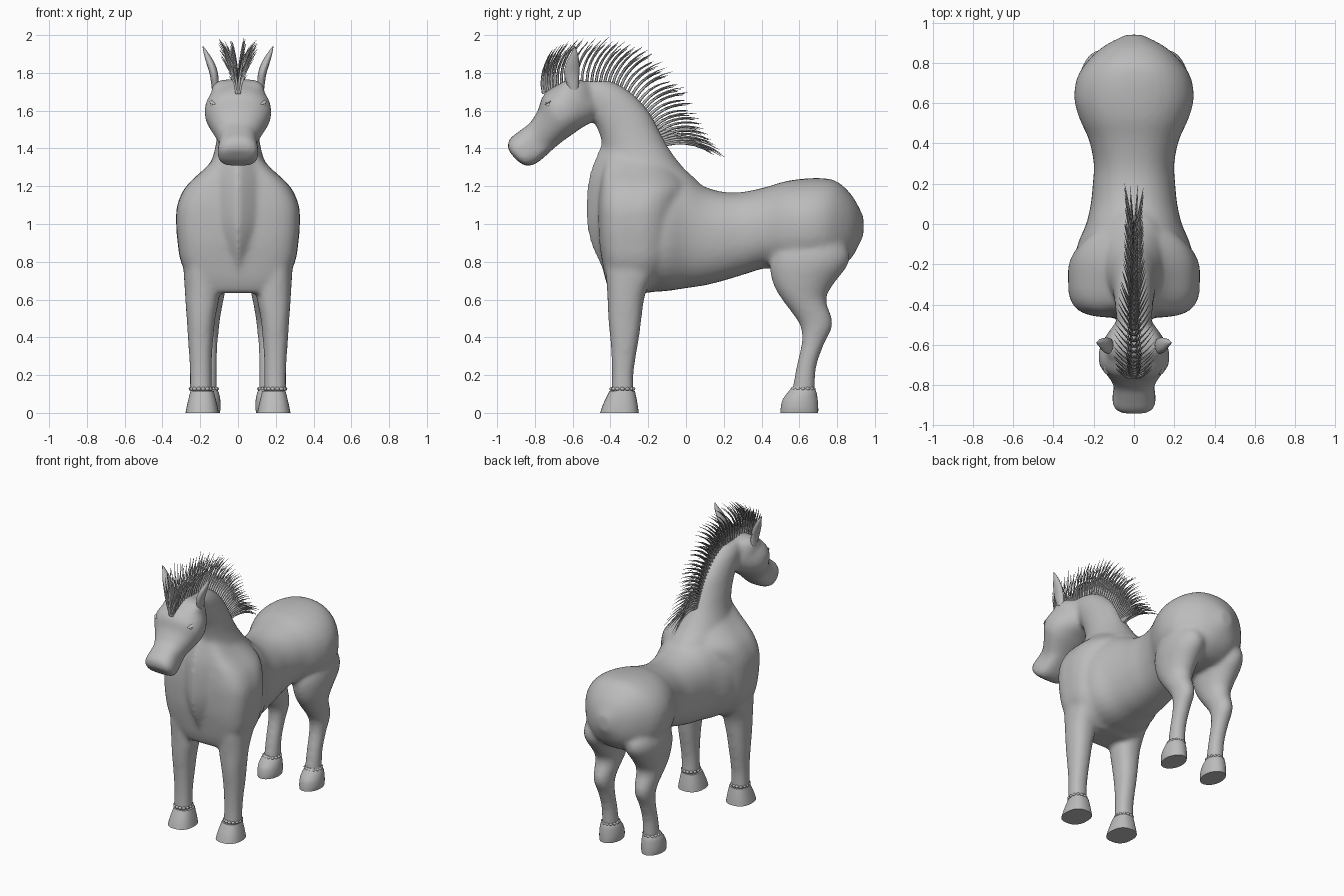
import bpy, bmesh, math, random
from mathutils import Vector, Matrix

random.seed(4)
if "Cube" in bpy.data.objects:
    bpy.data.objects.remove(bpy.data.objects["Cube"], do_unlink=True)

grey = bpy.data.materials.new("coat_grey")
grey.use_nodes = True
COLOUR = (0.5, 0.5, 0.5, 1)
grey.diffuse_color = COLOUR
grey.node_tree.nodes["Principled BSDF"].inputs["Base Color"].default_value = COLOUR


def spline(rows, steps=4):
    """Smooth the list of sections with a Catmull-Rom curve."""
    vs = [Vector(r) for r in rows]
    out = []
    for i in range(len(vs) - 1):
        a, b, c, d = vs[max(i - 1, 0)], vs[i], vs[i + 1], vs[min(i + 2, len(vs) - 1)]
        for k in range(steps):
            t = k / steps
            out.append(b + (c - a) * (t / 2) + (a * 2 - b * 5 + c * 4 - d) * (t * t / 2)
                       + (b * 3 - a - c * 3 + d) * (t ** 3 / 2))
    return out + [vs[-1]]


def loft(bm, rows, side=1, front=2.0, back=2.0, n=32):
    """Skin oval sections given as (y0, z0, y1, z1, half width, centre x)."""
    rings = []
    for y0, z0, y1, z1, w, x in spline(rows):
        ring = []
        for k in range(n):
            a = 2 * math.pi * k / n
            c, s = math.cos(a), math.sin(a)
            e = 2 / (front if c > 0 else back)
            u = math.copysign(abs(c) ** e, c) / 2
            v = math.copysign(abs(s) ** e, s)
            ring.append(bm.verts.new((side * (x + w * v), (y0 + y1) / 2 + (y0 - y1) * u,
                                      (z0 + z1) / 2 + (z0 - z1) * u)))
        rings.append(ring)
    for r, q in zip(rings, rings[1:]):
        for k in range(n):
            bm.faces.new((r[k], r[k - 1], q[k - 1], q[k]))
    bm.faces.new(rings[0])
    bm.faces.new(rings[-1])


def flat(rows, x=0):
    """Horizontal sections from (z, front y, back y, half width)."""
    return [(f, z, b, z, w, x) for z, f, b, w in rows]


def upright(rows):
    """Vertical sections from (y, top z, bottom z, half width)."""
    return [(y, t, y, b, w, 0) for y, t, b, w in rows]


def ball(bm, centre, size, tilt=0):
    bmesh.ops.create_uvsphere(bm, u_segments=20, v_segments=12, radius=1,
                              matrix=Matrix.Translation(centre) @ Matrix.Rotation(tilt, 4, 'X')
                              @ Matrix.Diagonal((*size, 1)))


def finish(bm, name, angle=40):
    bmesh.ops.recalc_face_normals(bm, faces=bm.faces)
    me = bpy.data.meshes.new(name)
    bm.to_mesh(me)
    bm.free()
    me.materials.append(grey)
    ob = bpy.data.objects.new(name, me)
    bpy.context.collection.objects.link(ob)
    bpy.ops.object.select_all(action='DESELECT')
    ob.select_set(True)
    bpy.context.view_layer.objects.active = ob
    bpy.ops.object.shade_smooth_by_angle(angle=math.radians(angle))
    return ob


# Body: barrel and rump, chest, keel, neck, head and legs fused into one skin
bm = bmesh.new()
loft(bm, upright([(-.3, 1.22, .645, .29), (-.2, 1.25, .64, .295), (-.1, 1.26, .645, .28),
                  (0, 1.25, .66, .238), (.1, 1.197, .675, .215),
                  (.2, 1.17, .70, .205), (.3, 1.17, .73, .20), (.42, 1.195, .765, .225),
                  (.52, 1.225, .75, .27), (.62, 1.24, .74, .297), (.72, 1.243, .74, .285),
                  (.8, 1.225, .76, .238), (.88, 1.15, .825, .155), (.94, 1.04, .94, .04)]),
     front=2.2, back=2.3)
loft(bm, flat([(.635, -.40, -.2, .18), (.70, -.425, -.1, .25), (.8, -.445, -.04, .303),
               (.9, -.46, -.02, .32), (1.0, -.465, -.01, .328), (1.1, -.465, 0, .322),
               (1.2, -.455, .02, .275), (1.3, -.44, -.05, .17), (1.38, -.42, -.12, .10)]),
     front=4)
loft(bm, flat([(.75, -.44, -.3, .05), (.9, -.505, -.3, .12), (1.05, -.53, -.3, .15),
               (1.25, -.515, -.3, .14), (1.42, -.45, -.3, .08)]), front=1.15)
loft(bm, flat([(1.05, -.43, .16, .16), (1.2, -.44, .085, .17), (1.3, -.44, -.015, .15),
               (1.4, -.44, -.09, .122), (1.5, -.468, -.145, .107), (1.6, -.53, -.20, .097),
               (1.7, -.60, -.295, .085), (1.755, -.58, -.39, .055)]))
loft(bm, [(-.49, 1.74, -.44, 1.60, .07, 0), (-.58, 1.765, -.50, 1.54, .125, 0),
          (-.685, 1.735, -.55, 1.51, .169, 0), (-.757, 1.68, -.60, 1.475, .176, 0),
          (-.785, 1.60, -.65, 1.44, .148, 0), (-.835, 1.525, -.705, 1.395, .112, 0),
          (-.885, 1.49, -.76, 1.345, .095, 0)], front=2.3, back=2.3)
loft(bm, [(-.50, 1.745, -.46, 1.6, .07, 0), (-.58, 1.767, -.52, 1.6, .13, 0),
          (-.65, 1.755, -.6, 1.6, .14, 0), (-.70, 1.71, -.66, 1.6, .11, 0)], front=4)   # brow
loft(bm, [(-.81, 1.545, -.69, 1.41, .10, 0), (-.885, 1.49, -.76, 1.345, .102, 0),
          (-.93, 1.455, -.805, 1.315, .108, 0), (-.945, 1.42, -.85, 1.308, .102, 0),
          (-.94, 1.39, -.90, 1.34, .075, 0)], front=2.6, back=3.2)                      # muzzle
for s in (1, -1):
    loft(bm, [(-.40, .92, -.22, .92, .05, .2), (-.425, .8, -.15, .8, .086, .2),
              (-.417, .63, -.215, .63, .091, .19),
              (-.412, .5, -.235, .5, .076, .196), (-.402, .4, -.248, .4, .068, .198),
              (-.395, .3, -.265, .3, .061, .198), (-.392, .2, -.278, .2, .058, .197),
              (-.397, .1, -.275, .1, .059, .197)], s, front=2.3, back=2.3)
    loft(bm, flat([(.98, .54, .78, .07), (.86, .465, .86, .112), (.78, .442, .855, .118),
                   (.68, .462, .78, .102), (.6, .508, .742, .086), (.5, .582, .774, .068),
                   (.44, .61, .77, .061), (.36, .61, .73, .054), (.24, .583, .69, .051),
                   (.1, .558, .682, .053)], .162), s)
body = finish(bm, "body")
mod = body.modifiers.new("fuse", 'REMESH')
mod.mode = 'VOXEL'
mod.voxel_size = .013
mod.use_smooth_shade = True
mod = body.modifiers.new("soften", 'SMOOTH')
mod.factor = .5
mod.iterations = 14

for s, label in ((1, "left"), (-1, "right")):
    # Hooves with a knobbly band at the top
    bm = bmesh.new()
    loft(bm, flat([(0, -.455, -.25, .088), (.05, -.437, -.257, .078),
                   (.115, -.405, -.27, .062)], .19), s, front=2.4, back=2.4)
    finish(bm, label + "_front_hoof")
    bm = bmesh.new()
    loft(bm, flat([(0, .50, .70, .07), (.03, .502, .70, .074), (.07, .512, .697, .072),
                   (.11, .54, .69, .063), (.14, .565, .675, .045)], .166), s)
    finish(bm, label + "_hind_hoof")
    for part, y, x, r in (("front", -.337, .196, .053), ("hind", .62, .163, .05)):
        bm = bmesh.new()
        for k in range(14):
            a = k * math.tau / 14
            ball(bm, (s * x + r * math.cos(a), y + (r + .005) * math.sin(a), .127),
                 (.012, .012, .01))
        finish(bm, label + "_" + part + "_fetlock_band")

    # Ears
    bm = bmesh.new()
    loft(bm, [(-.62, 1.71, -.57, 1.71, .018, .12), (-.645, 1.79, -.565, 1.79, .022, .127),
              (-.635, 1.85, -.565, 1.85, .022, .145), (-.61, 1.90, -.572, 1.90, .014, .167),
              (-.592, 1.94, -.588, 1.94, .003, .185)], s, n=16)
    finish(bm, label + "_ear")

    # Eyes with lids, nostril rims
    bm = bmesh.new()
    ball(bm, (s * .129, -.725, 1.63), (.02, .018, .02))
    ball(bm, (s * .129, -.723, 1.647), (.022, .028, .007), .5)
    ball(bm, (s * .131, -.718, 1.612), (.02, .024, .006), .3)
    finish(bm, label + "_eye")
    bm = bmesh.new()
    ball(bm, (s * .068, -.905, 1.437), (.016, .016, .01), .6)
    finish(bm, label + "_nostril")

# Mane: tapered strands swept back from the crest
# (root y, root z, tip y, tip z, sideways spread)
crest = spline([(-.755, 1.69, -.715, 1.92, .08), (-.68, 1.73, -.60, 1.97, .095),
                (-.50, 1.75, -.38, 1.98, .07), (-.35, 1.715, -.18, 1.90, .045),
                (-.22, 1.61, -.01, 1.72, .04), (-.145, 1.49, .08, 1.53, .035),
                (-.11, 1.42, .20, 1.355, .04)], 7)
cu = bpy.data.curves.new("mane", 'CURVE')
cu.dimensions = '3D'
cu.bevel_depth = .0085
cu.bevel_resolution = 0
cu.use_fill_caps = True
for y0, z0, y1, z1, spread in crest:
    for lean in (-1, -.4, .4, 1):
        size = random.uniform(.8, 1.03)
        dy, dz = (y1 - y0) * size, (z1 - z0) * size
        sp = cu.splines.new('POLY')
        sp.points.add(5)
        for i, p in enumerate(sp.points):
            t = i / 5
            bow = .45 * t * (1 - t)
            p.co = (lean * (.008 + spread * t ** 1.5), y0 + dy * t - dz * bow,
                    z0 + dz * t + dy * bow, 1)
            p.radius = 1 - .93 * t ** 1.3
cu.materials.append(grey)
bpy.context.collection.objects.link(bpy.data.objects.new("mane", cu))
